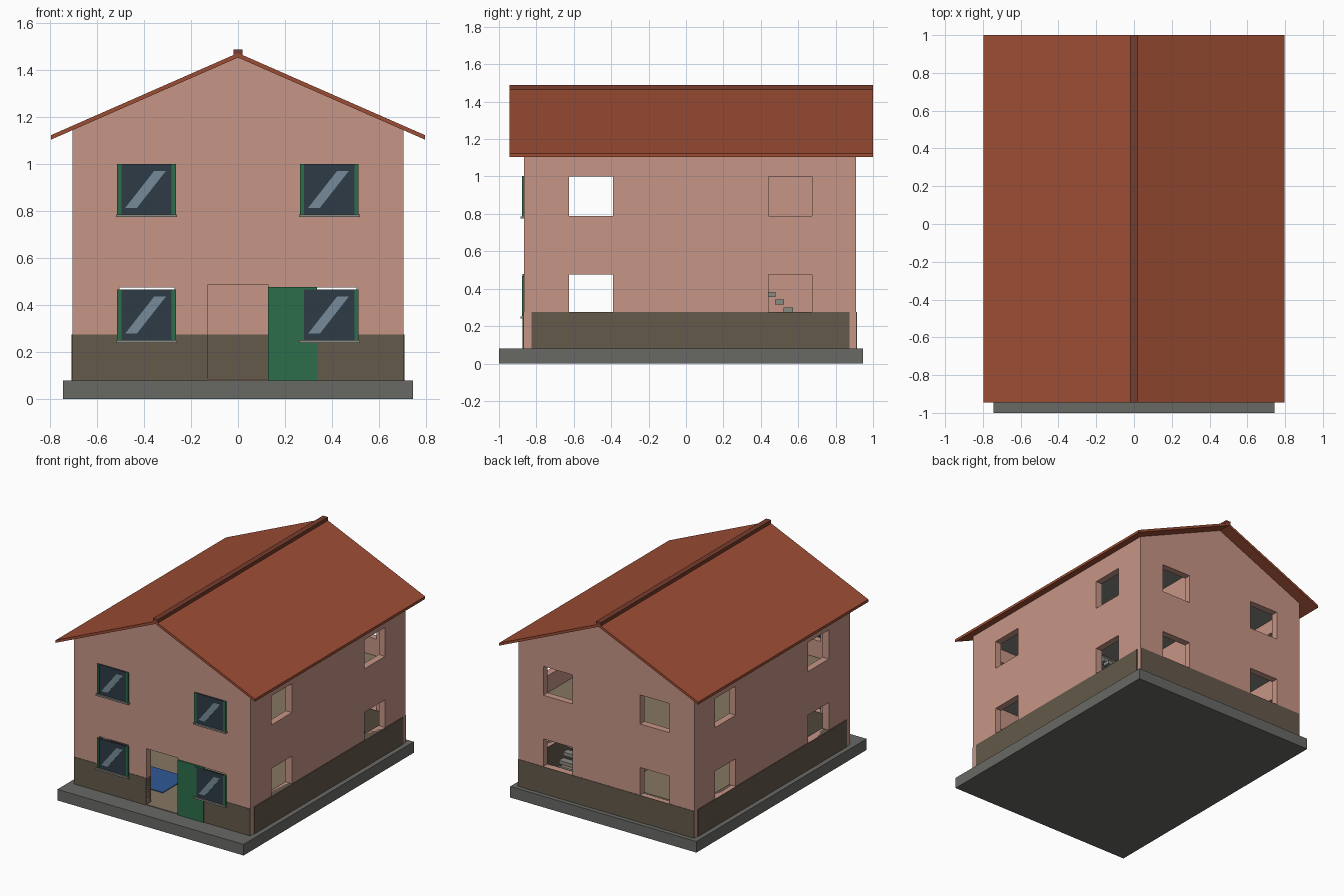
import bpy, bmesh
from mathutils import Vector

if "Cube" in bpy.data.objects:
    bpy.data.objects.remove(bpy.data.objects["Cube"])

def mat(name, *c):
    m = bpy.data.materials.new(name)
    m.diffuse_color = (*c, 1)
    m.use_nodes = True
    m.node_tree.nodes["Principled BSDF"].inputs["Base Color"].default_value = m.diffuse_color
    return m

PINK = mat("plaster", .57, .30, .24)
ROOF = mat("roof_tile", .34, .075, .035)
DARKROOF = mat("ridge_tile", .18, .045, .025)
GREEN = mat("green_paint", .027, .155, .073)
GLASS = mat("glass", .027, .044, .06)
GLINT = mat("glint", .18, .26, .32)
BROWN = mat("skirt_stone", .13, .10, .07)
STONE = mat("plinth_stone", .14, .14, .13)
GREY = mat("concrete", .25, .25, .23)
BEIGE = mat("floor", .24, .18, .12)
BLUE = mat("rug", .028, .10, .30)

def prism(name, pts, y0, y1, m=None):
    """Extrude an x-z outline along y."""
    bm = bmesh.new()
    f = bm.faces.new([bm.verts.new((x, y0, z)) for x, z in pts])
    r = bmesh.ops.extrude_face_region(bm, geom=[f])
    vs = [g for g in r["geom"] if isinstance(g, bmesh.types.BMVert)]
    bmesh.ops.translate(bm, verts=vs, vec=Vector((0, y1 - y0, 0)))
    bmesh.ops.recalc_face_normals(bm, faces=bm.faces)
    me = bpy.data.meshes.new(name)
    bm.to_mesh(me)
    bm.free()
    o = bpy.data.objects.new(name, me)
    bpy.context.collection.objects.link(o)
    if m:
        me.materials.append(m)
    return o

def box(name, x0, x1, y0, y1, z0, z1, m=None):
    return prism(name, [(x0, z0), (x1, z0), (x1, z1), (x0, z1)], y0, y1, m)

# Plinth
box("plinth", -.745, .745, -1, .945, 0, .08, STONE)

# Gabled wall shell with window and door openings
walls = prism("walls", [(-.705, .08), (.705, .08), (.705, 1.148), (0, 1.458), (-.705, 1.148)],
              -.865, .91, PINK)
cutters = [prism("cut_room", [(-.655, .0), (.655, .0), (.655, 1.25), (0, 1.6), (-.655, 1.25)],
                 -.815, .86),
           box("cut_door", -.127, .127, -1, -.7, .0, .488)]
for z0, z1 in ((.275, .475), (.79, 1.0)):
    for y0, y1 in ((-.625, -.39), (.44, .675)):
        cutters.append(box("cut_side_window", -1, 1, y0, y1, z0, z1))
    for x0, x1 in ((-.505, -.27), (.27, .505)):
        cutters.append(box("cut_end_window", x0, x1, -1.2, 1.2, z0, z1))
for c in cutters:
    b = walls.modifiers.new("opening", "BOOLEAN")
    b.operation, b.solver, b.object = "DIFFERENCE", "EXACT", c
    c.hide_render = True
bpy.context.view_layer.update()
ev = walls.evaluated_get(bpy.context.evaluated_depsgraph_get())
cut_mesh = bpy.data.meshes.new_from_object(ev)
walls.modifiers.clear()
walls.data = cut_mesh
walls.data.materials.clear()
walls.data.materials.append(PINK)
for c in cutters:
    bpy.data.objects.remove(c)

# Stone skirt round the foot of the walls
for s in (-1, 1):
    box("side_skirt", min(s*.65, s*.71), max(s*.65, s*.71), -.825, .875, .08, .275, BROWN)
    box("front_skirt", min(s*.127, s*.704), max(s*.127, s*.704), -.868, -.812, .08, .275, BROWN)
box("back_skirt", -.704, .704, .856, .913, .08, .275, BROWN)

# Roof slopes and ridge cap
for s in (-1, 1):
    prism("roof_slope", [(0, 1.455), (s*.797, 1.105), (s*.797, 1.124), (0, 1.474)],
          -.945, 1, ROOF)
box("ridge_cap", -.02, .02, -.945, 1, 1.455, 1.49, DARKROOF)

# Front windows: side frames, glass, glint and sill
for x in (-.515, .264):
    for z in (.252, .787):
        h = .215
        box("window_glass", x + .017, x + .233, -.875, -.862, z, z + h, GLASS)
        for dx in (0, .232):
            box("window_frame", x + dx, x + dx + .018, -.878, -.862, z, z + h, GREEN)
        prism("window_glint", [(x + .035, z + .028), (x + .085, z + .028),
                               (x + .208, z + .185), (x + .158, z + .185)],
              -.877, -.874, GLINT)
        box("window_sill", x - .004, x + .256, -.886, -.862, z - .012, z, GREY)

# Door leaf swung open against the wall
box("door", .127, .337, -.873, -.866, .08, .478, GREEN)

# Inside: floors, ceiling, rug, partitions
box("ground_floor", -.65, .65, -.865, .86, .075, .085, BEIGE)
box("rug", -.55, -.14, -.66, -.37, .085, .09, BLUE)
box("middle_slab", -.66, .66, -.82, .865, .63, .66, GREY)
box("upper_floor", -.655, .655, -.815, .86, .66, .668, BEIGE)
box("ceiling", -.66, .66, -.82, .865, 1.1, 1.13, GREY)
for z0, z1 in ((.08, .63), (.665, 1.1)):
    box("partition", .15, .18, .2, .865, z0, z1, PINK)

# Open stair treads climbing towards the front
for i in range(13):
    y, z = .71 - .047*i, .105 + .042*i
    box("stair_tread", .2, .55, y, y + .05, z, z + .026, GREY)
